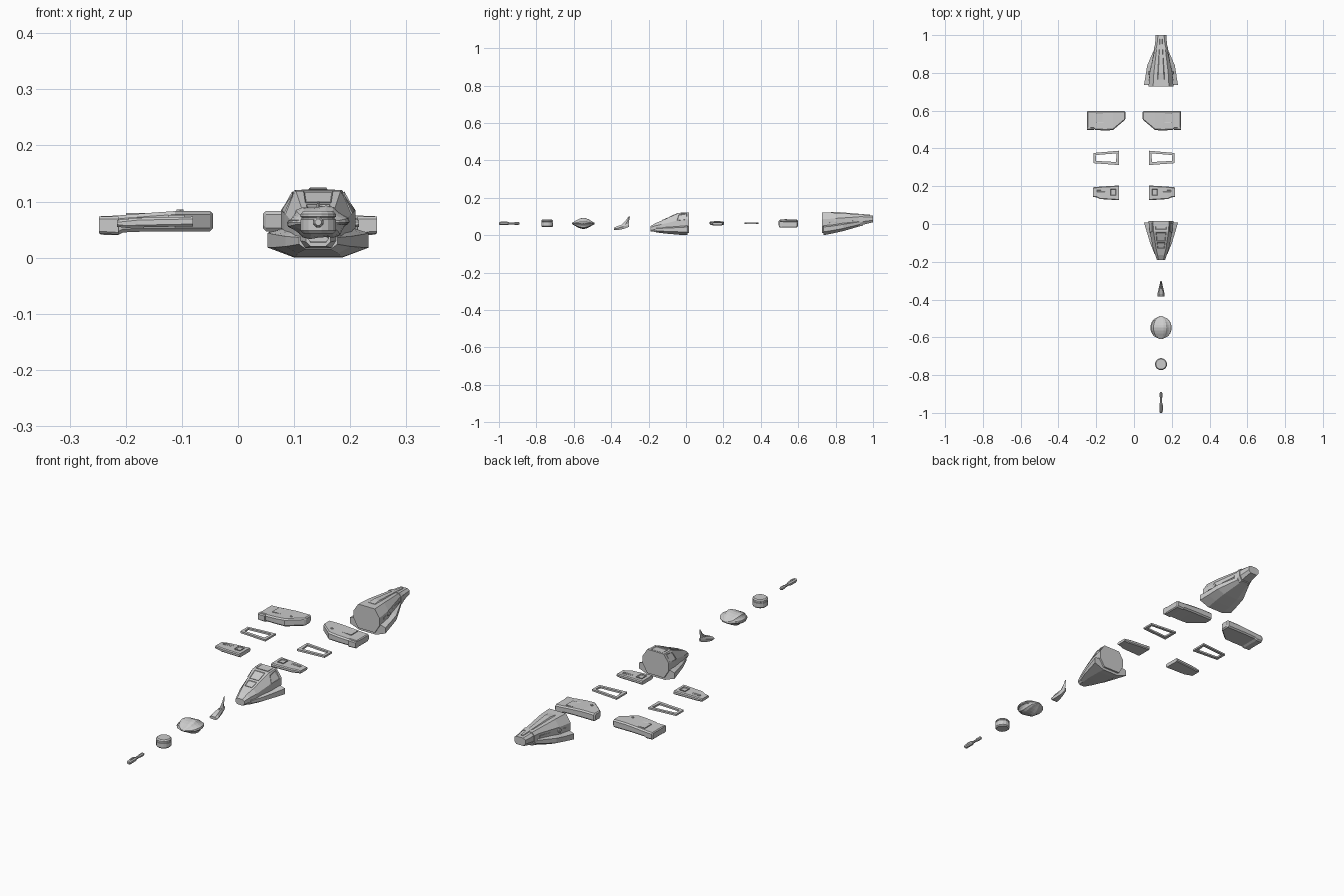
import bpy, bmesh, math
from mathutils import Vector

CX, CZ = 0.143, 0.063


def finish(name, bm, bevel=0.0):
    bmesh.ops.recalc_face_normals(bm, faces=bm.faces)
    me = bpy.data.meshes.new(name)
    bm.to_mesh(me)
    bm.free()
    ob = bpy.data.objects.new(name, me)
    bpy.context.collection.objects.link(ob)
    if bevel:
        m = ob.modifiers.new("bevel", 'BEVEL')
        m.width, m.segments, m.limit_method = bevel, 1, 'ANGLE'
    return ob


def loft(name, sections, bevel=0.0):
    """Skin equal-length rings and cap both ends."""
    bm = bmesh.new()
    rings = [[bm.verts.new(p) for p in s] for s in sections]
    n = len(rings[0])
    for a, b in zip(rings, rings[1:]):
        for i in range(n):
            j = (i + 1) % n
            bm.faces.new((a[i], a[j], b[j], b[i]))
    bm.faces.new(rings[0])
    bm.faces.new(rings[-1])
    return finish(name, bm, bevel)


def sym(y, *half):
    """Mirrored cross-section from (half width, z) points, top to bottom."""
    return ([(CX + w, y, z) for w, z in half] +
            [(CX - w, y, z) for w, z in reversed(half)])


def panel(name, corners, height=0.003, inset=0.004, dip=0.002):
    """Raised plate with a recessed centre."""
    bm = bmesh.new()
    pts = [Vector(c) for c in corners]
    nrm = (pts[1] - pts[0]).cross(pts[2] - pts[0]).normalized()
    lo = [bm.verts.new(p - nrm * 0.004) for p in pts]
    hi = [bm.verts.new(p + nrm * height) for p in pts]
    n = len(pts)
    bm.faces.new(lo[::-1])
    top = bm.faces.new(hi)
    for i in range(n):
        j = (i + 1) % n
        bm.faces.new((lo[i], lo[j], hi[j], hi[i]))
    bm.normal_update()
    bmesh.ops.inset_region(bm, faces=[top], thickness=inset, depth=-dip)
    return finish(name, bm)


def rect(x0, x1, y0, y1, z):
    return [(x0, y0, z), (x1, y0, z), (x1, y1, z), (x0, y1, z)]


def turned(name, axis, centre, profile, n):
    """Rings of radius r at distance t along the axis."""
    rings = []
    for t, r in profile:
        ring = []
        for i in range(n):
            a = 2 * math.pi * (i + 0.5) / n
            c, s = r * math.cos(a), r * math.sin(a)
            off = {'X': (t, c, s), 'Y': (c, t, s), 'Z': (c, s, t)}[axis]
            ring.append(Vector(centre) + Vector(off))
        rings.append(ring)
    return loft(name, rings)


def wing(name, side, stations, c):
    """Chamfered sections (x, y front, y back, z bottom, z top)."""
    secs = []
    for x, f, b, lo, hi in stations:
        yz = [(f + c, lo), (b - c, lo), (b, lo + c), (b, hi - c),
              (b - c, hi), (f + c, hi), (f, hi - c), (f, lo + c)]
        secs.append([(side * x, y, z) for y, z in yz])
    return loft(name, secs)


# Rear hull: faceted body, lower skirt, spine
END = ((.042, .121), (.066, .085), (.066, .05), (.042, .012))
loft("rear_hull", [
    sym(.727, *END),
    sym(.80, (.038, .120), (.060, .09), (.060, .055), (.040, .024)),
    sym(.92, (.024, .112), (.034, .098), (.034, .07), (.022, .05)),
    sym(1.0, (.016, .105), (.028, .098), (.028, .08), (.018, .069))])
loft("rear_skirt", [
    sym(.735, (.058, .054), (.090, .044), (.090, .018), (.042, .0)),
    sym(.785, (.055, .058), (.082, .049), (.082, .026), (.042, .010)),
    sym(.84, (.048, .066), (.073, .058), (.073, .036), (.038, .022)),
    sym(.93, (.028, .078), (.034, .072), (.034, .058), (.020, .048))])
loft("rear_spine", [
    sym(.765, (.016, .122), (.024, .115)),
    sym(.80, (.014, .125), (.021, .115)),
    sym(.985, (.005, .1095), (.008, .102))])
loft("tail_collar", [
    sym(.925, (.026, .114), (.037, .099), (.037, .068), (.024, .047)),
    sym(.945, (.024, .112), (.035, .099), (.035, .070), (.023, .051))])
for s in (-1, 1):
    turned("rear_port", 'X', (CX + s * .058, .80, .075),
           [(-.007, .009), (.006, .009), (.007, .006)], 8)
    loft("rear_side_rib", [
        [(CX + s * (w + d), y, z + e) for d, e in
         ((-.008, .005), (.004, .004), (.004, -.004), (-.008, -.005))]
        for y, w, z in ((.76, .062, .07), (.91, .035, .083))])

# Cockpit hull with lower skirt
loft("front_hull", [
    sym(.016, *END),
    sym(-.04, (.040, .119), (.060, .080), (.060, .045), (.040, .010)),
    sym(-.13, (.026, .078), (.042, .058), (.042, .032), (.030, .014)),
    sym(-.165, (.018, .064), (.030, .050), (.030, .030), (.022, .018)),
    sym(-.19, (.013, .048), (.022, .042), (.022, .028), (.013, .020))])
loft("front_skirt", [
    sym(.008, (.058, .054), (.090, .044), (.090, .018), (.042, .0)),
    sym(-.02, (.056, .052), (.082, .042), (.082, .018), (.042, .001)),
    sym(-.10, (.045, .046), (.058, .038), (.058, .020), (.036, .008)),
    sym(-.16, (.026, .042), (.034, .036), (.034, .024), (.022, .015))])
for name, y0, z0, w0, y1, z1, w1 in (
        ("upper_window", -.088, .0971, .023, -.045, .1167, .026),
        ("lower_window", -.128, .0789, .018, -.098, .0926, .021)):
    panel(name, [(CX - w0, y0, z0), (CX + w0, y0, z0),
                 (CX + w1, y1, z1), (CX - w1, y1, z1)], .002, .004, .003)
panel("roof_panel", rect(CX - .03, CX + .03, -.03, .008, .1195), .002)
for s in (-1, 1):
    c = [(CX + s * .0595, -.048, .078), (CX + s * .0635, .004, .083),
         (CX + s * .045, .004, .117), (CX + s * .045, -.038, .109)]
    panel("side_window", c if s > 0 else c[::-1], .002, .004, .003)

# Mirrored wings, frames and winglets
for s, tag in ((-1, "left"), (1, "right")):
    def srect(x0, x1, y0, y1, z):
        a, b = sorted((s * x0, s * x1))
        return rect(a, b, y0, y1, z)

    wing(tag + "_main_wing", s, [
        (.045, .557, .592, .052, .079), (.050, .549, .598, .047, .083),
        (.112, .497, .598, .047, .083), (.155, .495, .598, .047, .080),
        (.205, .498, .598, .045, .076), (.215, .505, .598, .040, .075),
        (.244, .505, .598, .041, .074), (.248, .510, .594, .045, .070)], .006)
    wing(tag + "_wing_tip_block", s, [
        (.213, .498, .522, .041, .073), (.248, .498, .522, .043, .073)], .004)
    loft(tag + "_wing_brace", [[(s * (x + dx), y + dy, z)
         for dx, dy in ((-.003, .003), (.003, -.003), (.010, .004), (.004, .010))]
         for z in (.075, .086) for x, y in [(.10, .53)]])
    panel(tag + "_wing_hatch", srect(.13, .20, .535, .585, .077), .003, .003, .001)

    # Open tapered frame
    outer = [(.08, .312), (.214, .322), (.214, .376), (.08, .388)]
    inner = [(.096, .328), (.200, .334), (.203, .365), (.091, .374)]
    bm = bmesh.new()
    rings = [[bm.verts.new((s * x, y, z)) for x, y in loop] for loop, z in
             ((outer, .059), (outer, .067), (inner, .067), (inner, .059))]
    for k in range(4):
        a, b = rings[k], rings[(k + 1) % 4]
        for i in range(4):
            j = (i + 1) % 4
            bm.faces.new((a[i], a[j], b[j], b[i]))
    finish(tag + "_frame", bm)

    wing(tag + "_winglet", s, [
        (.08, .126, .204, .056, .073), (.178, .132, .198, .054, .071),
        (.198, .141, .196, .053, .069), (.216, .143, .194, .055, .067)], .004)
    panel(tag + "_winglet_hatch", srect(.095, .124, .151, .184, .072), .004, .004, .004)
    panel(tag + "_winglet_strip", srect(.15, .195, .17, .180, .069), .003, .002, .001)

# Fin: pointed foot and swept blade
loft("fin_foot", [
    sym(-.384, (.010, .040), (.019, .034), (.014, .028)),
    sym(-.370, (.011, .048), (.019, .036), (.014, .027)),
    sym(-.335, (.007, .058), (.011, .047), (.008, .033)),
    sym(-.305, (.003, .060), (.004, .055), (.003, .045))])
loft("fin_blade", [
    [(CX, y0, z), (CX + t, ym, z), (CX, y1, z), (CX - t, ym, z)]
    for y0, ym, y1, z, t in ((-.352, -.328, -.308, .050, .007),
                             (-.322, -.312, -.304, .078, .005),
                             (-.307, -.304, -.300, .100, .002))])

# Ribbed lens pod: ridges run front to back
rings = []
for k in range(9):
    t = -1 + k / 4
    r = max(0.12, math.sqrt(max(0, 1 - t * t)))
    ring = []
    for i in range(24):
        a = 2 * math.pi * i / 24
        g = 1.0 if i % 4 in (0, 1) else 0.88
        ring.append((CX + .056 * r * g * math.cos(a), -.549 + .061 * t,
                     CZ + .031 * max(.1, 1 - abs(t) ** 1.7) * g * math.sin(a)))
    rings.append(ring)
loft("ribbed_pod", rings)
turned("pod_rim", 'Z', (CX, -.549, CZ), [(-.004, .054), (.004, .054)], 20)

# Chamfered drum with rim seam
turned("drum", 'Z', (CX, -.742, CZ),
       [(-.020, .027), (-.015, .032), (.005, .032), (.006, .030), (.009, .030),
        (.010, .032), (.015, .032), (.020, .027)], 16)

# Small barrel
turned("barrel", 'Y', (CX, 0, CZ),
       [(-1.0, .006), (-.992, .010), (-.955, .010), (-.945, .006),
        (-.92, .006), (-.915, .008), (-.895, .008), (-.89, .005)], 8)
panel("barrel_sight", rect(CX - .004, CX + .004, -.985, -.96, .072), .002, .001, .001)
